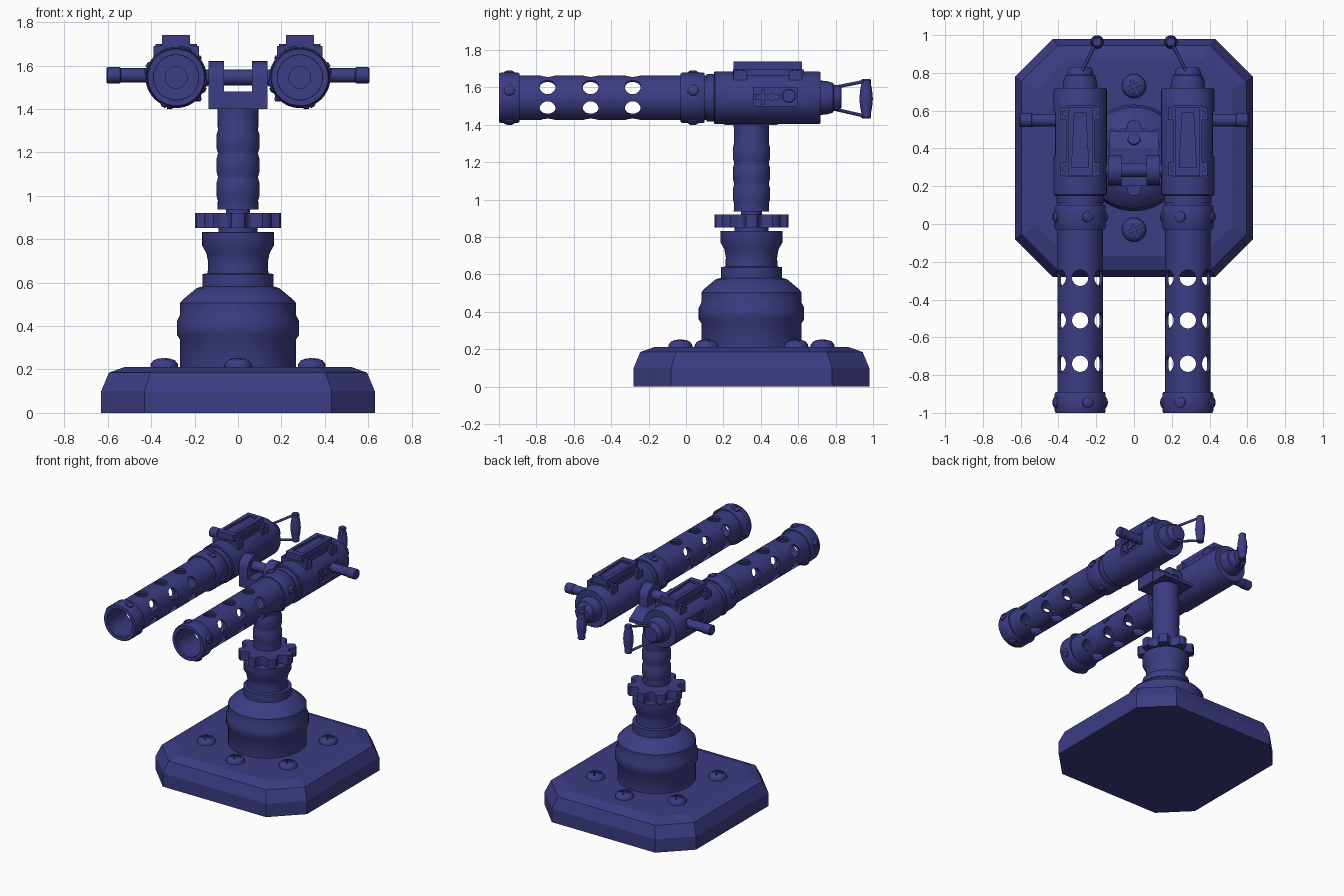
import bpy, bmesh
from math import sin, cos, pi, radians
from mathutils import Matrix, Vector

if "Cube" in bpy.data.objects:
    bpy.data.objects.remove(bpy.data.objects["Cube"])

GX, GZ, CY = 0.285, 1.545, 0.35          # gun axis x / z, pedestal centre y
mat = bpy.data.materials.new("dark_blue")
mat.diffuse_color = (0.045, 0.045, 0.23, 1)
mat.use_nodes = True
mat.node_tree.nodes["Principled BSDF"].inputs["Base Color"].default_value = mat.diffuse_color


def finish(name, bm, mirror=False, smooth=True):
    bmesh.ops.remove_doubles(bm, verts=bm.verts, dist=1e-5)
    bmesh.ops.recalc_face_normals(bm, faces=bm.faces)
    me = bpy.data.meshes.new(name)
    bm.to_mesh(me)
    bm.free()
    ob = bpy.data.objects.new(name, me)
    bpy.context.collection.objects.link(ob)
    me.materials.append(mat)
    bpy.ops.object.select_all(action='DESELECT')
    ob.select_set(True)
    bpy.context.view_layer.objects.active = ob
    if smooth:
        bpy.ops.object.shade_smooth_by_angle(angle=radians(35))
    if mirror:
        m = ob.modifiers.new("mirror", 'MIRROR')
        m.use_mirror_merge = False
    return ob


def cut(ob, bm):
    cutter = finish("cutter", bm, smooth=False)
    cutter.hide_render = True
    m = ob.modifiers.new("cut", 'BOOLEAN')
    m.operation, m.solver, m.object = 'DIFFERENCE', 'EXACT', cutter
    bpy.context.view_layer.objects.active = ob
    while ob.modifiers[0] != m:
        bpy.ops.object.modifier_move_up(modifier=m.name)
    bpy.ops.object.modifier_apply(modifier=m.name)
    bpy.data.objects.remove(cutter)


def along(origin, direction):
    """Matrix taking local z to direction at origin."""
    return Matrix.Translation(origin) @ Vector(direction).to_track_quat('Z', 'Y').to_matrix().to_4x4()


def lathe(bm, prof, mtx, n=40, closed=False):
    rings = [[bm.verts.new(mtx @ Vector((r * cos(2 * pi * i / n), r * sin(2 * pi * i / n), h)))
              for i in range(n)] for r, h in prof]
    pairs = list(zip(rings, rings[1:])) + ([(rings[-1], rings[0])] if closed else [])
    for a, b in pairs:
        for i in range(n):
            j = (i + 1) % n
            bm.faces.new((a[i], a[j], b[j], b[i]))
    if not closed:
        bm.faces.new(rings[0][::-1])
        bm.faces.new(rings[-1])
    return bm


def rod(bm, a, b, r, n=16):
    a, b = Vector(a), Vector(b)
    return lathe(bm, [(r, 0), (r, (b - a).length)], along(a, b - a), n)


def box(bm, x0, x1, y0, y1, z0, z1):
    bmesh.ops.create_cube(bm, size=1, matrix=Matrix.Translation(((x0 + x1) / 2, (y0 + y1) / 2, (z0 + z1) / 2))
                          @ Matrix.Diagonal((x1 - x0, y1 - y0, z1 - z0, 1)))
    return bm


def prism(bm, pts, mtx, depth):
    lo = [bm.verts.new(mtx @ Vector((x, y, 0))) for x, y in pts]
    hi = [bm.verts.new(mtx @ Vector((x, y, depth))) for x, y in pts]
    bm.faces.new(lo[::-1])
    bm.faces.new(hi)
    for i in range(len(pts)):
        j = (i + 1) % len(pts)
        bm.faces.new((lo[i], lo[j], hi[j], hi[i]))
    return bm


# base plate: stacked octagons with a bevelled upper edge
bm = bmesh.new()
rings = []
for half, c, z in [(.63, .2, 0), (.63, .2, .10), (.595, .19, .185), (.52, .16, .212)]:
    k = half - c
    oct_pts = [(half, k), (k, half), (-k, half), (-half, k), (-half, -k), (-k, -half), (k, -half), (half, -k)]
    rings.append([bm.verts.new((x, y + CY, z)) for x, y in oct_pts])
for a, b in zip(rings, rings[1:]):
    for i in range(8):
        bm.faces.new((a[i], a[(i + 1) % 8], b[(i + 1) % 8], b[i]))
bm.faces.new(rings[0][::-1])
bm.faces.new(rings[-1])
finish("base_plate", bm, smooth=False)

# cross-head base screws
bm, slots = bmesh.new(), bmesh.new()
for x, y in [(0, .38), (0, -.38), (.34, .24), (-.34, .24), (.34, -.24), (-.34, -.24)]:
    lathe(bm, [(.065, .20), (.063, .225), (.05, .242), (.028, .25), (.01, .252)], Matrix.Translation((x, y + CY, 0)), 24)
    prism(slots, [(.04, .007), (.007, .007), (.007, .04), (-.007, .04), (-.007, .007), (-.04, .007),
                  (-.04, -.007), (-.007, -.007), (-.007, -.04), (.007, -.04), (.007, -.007), (.04, -.007)],
          Matrix.Translation((x, y + CY, .238)) @ Matrix.Rotation(.4, 4, 'Z'), .04)
cut(finish("base_screws", bm), slots)

# pedestal and post
centre = Matrix.Translation((0, CY, 0))
finish("pedestal", lathe(bmesh.new(), [
    (.268, .20), (.268, .34), (.282, .36), (.282, .42), (.268, .45), (.268, .505), (.25, .525), (.19, .575), (.164, .582),
    (.164, .64), (.14, .642), (.137, .69), (.145, .735), (.165, .77), (.165, .832), (.09, .833), (.09, .86)],
    centre, 48))
post = [(.055, .90), (.055, .936), (.095, .937)]
for z in (1.0, 1.11, 1.22):
    post += [(.093, z - .02), (.099, z), (.099, z + .06), (.093, z + .08)]
finish("post", lathe(bmesh.new(), post + [(.095, 1.405)], centre, 32))

# lobed hand wheel
bm = bmesh.new()
pts = []
for i in range(8):
    for a, r in [(-9, .193), (-4, .199), (4, .199), (9, .193), (13, .165), (18, .15), (22.5, .146), (27, .15), (32, .165)]:
        t = radians(i * 45 + a)
        pts.append((r * cos(t), r * sin(t)))
finish("hand_wheel", prism(bm, pts, Matrix.Translation((0, CY, .852)), .068))

# yoke: wedge plate, two rounded ears, axle and screw
yz = Matrix(((0, 0, 1, 0), (1, 0, 0, 0), (0, 1, 0, 0), (0, 0, 0, 1)))
finish("yoke_plate", prism(bmesh.new(), [(.205, 1.40), (.49, 1.40), (.49, 1.425), (.40, 1.48), (.205, 1.48)],
                           Matrix.Translation((-.13, 0, 0)) @ yz, .26), smooth=False)
ear = [(.205, 1.40), (.365, 1.40)] + [(.285 + .08 * cos(pi * i / 14), 1.54 + .08 * sin(pi * i / 14)) for i in range(15)]
finish("yoke_ear", prism(bmesh.new(), ear, Matrix.Translation((.065, 0, 0)) @ yz, .072), True)
finish("yoke_axle", rod(bmesh.new(), (-.16, .285, 1.545), (.16, .285, 1.545), .036, 24))
finish("yoke_screw", lathe(bmesh.new(), [(.035, 0), (.033, .012), (.015, .02)],
                           along((0, .445, 1.447), (0, .52, .85)), 20))

# perforated barrel jacket (open tube)
axis = along((GX, 0, GZ), (0, 1, 0))
barrel = finish("barrel_jacket", lathe(bmesh.new(), [(.12, -.98), (.12, .16), (.103, .16), (.103, -.98)], axis, 48, True), True)
holes = bmesh.new()
for y in (-.74, -.51, -.285):
    for i in range(6):
        d = Vector((cos(radians(30 + 60 * i)), 0, sin(radians(30 + 60 * i))))
        c = Vector((GX, y, GZ))
        rod(holes, c + d * .09, c + d * .16, .043, 24)
cut(barrel, holes)

# muzzle ring, rear collar, step ring
for name, prof in [
    ("muzzle_ring", [(.13, -1), (.135, -.99), (.135, -.90), (.13, -.89), (.104, -.89), (.104, -1)]),
    ("rear_collar", [(.13, -.03), (.135, -.02), (.135, .09), (.13, .10), (.11, .10), (.11, -.03)]),
    ("step_ring", [(.126, .11), (.126, .16), (.05, .16), (.05, .11)])]:
    finish(name, lathe(bmesh.new(), prof, axis, 48, True), True)

# slotted screws around both rings
bm, slots = bmesh.new(), bmesh.new()
for y in (-.945, .038):
    for i in range(4):
        t = radians(18 + 90 * i)
        d = Vector((cos(t), 0, sin(t)))
        m = along(Vector((GX, y, GZ)) + d * .128, d)
        lathe(bm, [(.031, 0), (.030, .012), (.022, .019), (.008, .022)], m, 20)
        box(slots, -.04, .04, -.004, .004, .016, .04)
        bmesh.ops.transform(slots, matrix=m, verts=slots.verts[-8:])
cut(finish("ring_screws", bm, True), slots)

# receiver with side recess, and tapered rear cap
body = finish("receiver", lathe(bmesh.new(), [(.136, .15), (.141, .156), (.141, .71), (.136, .72)], axis, 48), True)
cut(body, box(bmesh.new(), .402, .5, .36, .595, 1.50, 1.60))
finish("rear_cap", lathe(bmesh.new(), [(.092, .71), (.09, .75), (.08, .785), (.07, .79), (.067, .815), (.055, .83), (.02, .832)],
                         axis, 36), True)

# side bolt detail and peg
bm = bmesh.new()
box(bm, .395, .412, .37, .50, 1.535, 1.565)
box(bm, .395, .415, .40, .42, 1.51, 1.59)
rod(bm, (.395, .46, 1.55), (.417, .46, 1.55), .022)
finish("side_bolt", bm, True)
finish("side_peg", lathe(bmesh.new(), [(.033, 0), (.033, .14), (.037, .143), (.037, .2), (.033, .205)],
                         along((.40, .55, 1.555), (1, 0, 0)), 24), True)

# top cover with sunken tapered panel and corner lugs
cover = finish("top_cover", box(bmesh.new(), .22, .35, .255, .62, 1.66, 1.74), True, False)
cut(cover, prism(bmesh.new(), [(.24, .30), (.33, .30), (.315, .59), (.255, .59)], Matrix.Translation((0, 0, 1.725)), .05))
bm = bmesh.new()
for x in (.205, .365):
    for y in (.29, .585):
        box(bm, x - .025, x + .025, y - .035, y + .035, 1.63, 1.69)
        rod(bm, (x, y, 1.68), (x, y, 1.70), .016)
finish("cover_lugs", bm, True)
finish("cover_rim", box(bmesh.new(), .21, .36, .25, .63, 1.65, 1.695), True, False)

# spade grip with two arms
bm = bmesh.new()
for z, z0 in ((1.635, 1.60), (1.445, 1.485)):
    rod(bm, (GX, .79, z0), (.198, .965, z), .009, 12)
    lathe(bm, [(.016, -.01), (.02, 0), (.016, .01)], Matrix.Translation((GX, .80, z0)), 16)
finish("grip_arms", bm, True)
finish("grip_handle", lathe(bmesh.new(), [(.022, -.105), (.027, -.098), (.025, -.08), (.032, -.045), (.036, 0), (.032, .045),
                                         (.025, .08), (.027, .098), (.022, .105)], Matrix.Translation((.195, .963, 1.54)), 24), True)
